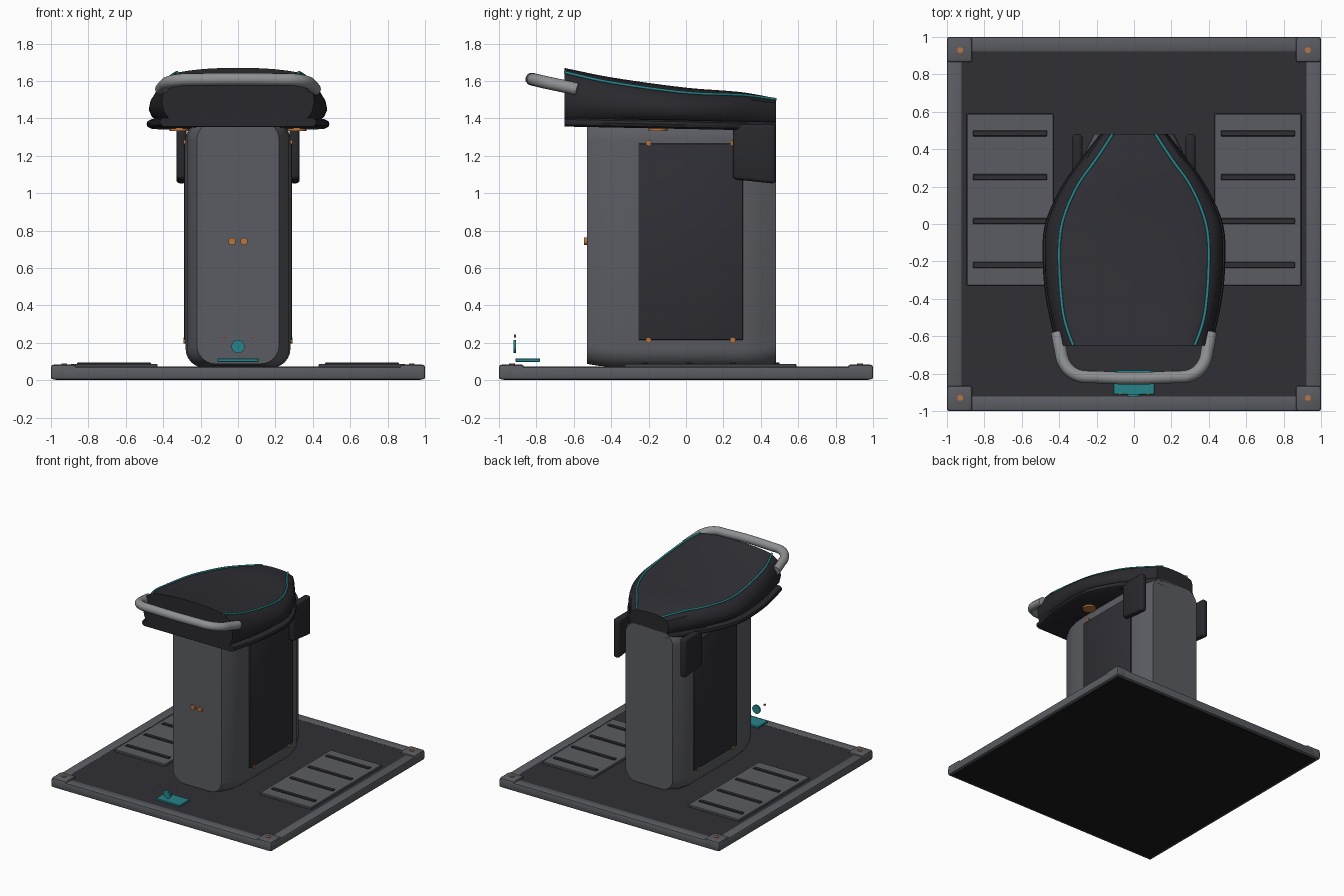
import bpy, bmesh, math
from mathutils import Vector

if "Cube" in bpy.data.objects:
    bpy.data.objects.remove(bpy.data.objects["Cube"])


def mat(name, rgb):
    m = bpy.data.materials.new(name)
    m.diffuse_color = (*rgb, 1)
    m.use_nodes = True
    m.node_tree.nodes["Principled BSDF"].inputs["Base Color"].default_value = m.diffuse_color
    return m


GREY = mat("mid grey", (0.105, 0.108, 0.122))
DARK = mat("charcoal", (0.028, 0.028, 0.036))
BLACK = mat("black", (0.010, 0.010, 0.012))
SHELL = mat("dark shell", (0.022, 0.022, 0.027))
STEEL = mat("light grey", (0.27, 0.28, 0.29))
TEAL = mat("teal", (0.02, 0.23, 0.25))
ORANGE = mat("copper orange", (0.48, 0.18, 0.05))


def finish(name, bm, mats, angle=35):
    bmesh.ops.recalc_face_normals(bm, faces=bm.faces)
    me = bpy.data.meshes.new(name)
    bm.to_mesh(me)
    bm.free()
    ob = bpy.data.objects.new(name, me)
    bpy.context.collection.objects.link(ob)
    for m in mats:
        me.materials.append(m)
    bpy.ops.object.select_all(action='DESELECT')
    ob.select_set(True)
    bpy.context.view_layer.objects.active = ob
    bpy.ops.object.shade_smooth_by_angle(angle=math.radians(angle))
    return ob


def box(name, lo, hi, m, bevel=0.0, seg=2):
    bm = bmesh.new()
    bmesh.ops.create_cube(bm, size=1)
    lo, hi = Vector(lo), Vector(hi)
    for v in bm.verts:
        v.co = Vector([(lo[i] + hi[i]) / 2 + v.co[i] * (hi[i] - lo[i]) for i in range(3)])
    if bevel:
        bmesh.ops.bevel(bm, geom=bm.edges[:], offset=bevel, segments=seg, affect='EDGES', profile=0.5)
    return finish(name, bm, [m])


def disc(name, c, r, depth, axis, m, seg=20):
    bm = bmesh.new()
    bmesh.ops.create_cone(bm, cap_ends=True, segments=seg, radius1=r, radius2=r, depth=depth)
    rot = Vector((0, 0, 1)).rotation_difference(Vector(axis)).to_matrix()
    for v in bm.verts:
        v.co = rot @ v.co + Vector(c)
    return finish(name, bm, [m])


def loft(name, rings, mats, rule=lambda j: 0, angle=35):
    bm = bmesh.new()
    vs = [[bm.verts.new(p) for p in r] for r in rings]
    n = len(rings[0])
    for a, b in zip(vs, vs[1:]):
        for j in range(n):
            k = (j + 1) % n
            bm.faces.new((a[j], a[k], b[k], b[j])).material_index = rule(j)
    bm.faces.new(vs[0])
    bm.faces.new(vs[-1])
    return finish(name, bm, mats, angle)


def tube(name, pts, r, m, res=8):
    cu = bpy.data.curves.new(name, 'CURVE')
    cu.dimensions = '3D'
    cu.bevel_depth, cu.bevel_resolution, cu.use_fill_caps = r, 4, True
    sp = cu.splines.new('BEZIER')
    sp.bezier_points.add(len(pts) - 1)
    for bp, p in zip(sp.bezier_points, pts):
        bp.co = p
        bp.handle_left_type = bp.handle_right_type = 'AUTO'
    sp.resolution_u = res
    cu.materials.append(m)
    ob = bpy.data.objects.new(name, cu)
    bpy.context.collection.objects.link(ob)
    return ob


def smooth(tab, y):
    """Smooth interpolation through a small table of (y, value)."""
    n = len(tab)
    sl = lambda a, b: (tab[b][1] - tab[a][1]) / (tab[b][0] - tab[a][0])
    i = max(k for k in range(n - 1) if tab[k][0] <= y + 1e-9)
    (x0, a), (x1, b) = tab[i], tab[i + 1]
    h, m0, m1 = x1 - x0, sl(max(i - 1, 0), i + 1), sl(i, min(i + 2, n - 1))
    t = (y - x0) / h
    return ((2*t**3 - 3*t*t + 1) * a + (t**3 - 2*t*t + t) * h * m0
            + (3*t*t - 2*t**3) * b + (t**3 - t*t) * h * m1)


# Base platform: dark deck, black underside, grey frame and corner blocks
box("deck", (-0.93, -0.93, 0.012), (0.93, 0.93, 0.068), DARK)
box("underside", (-0.975, -0.975, 0.0), (0.975, 0.975, 0.012), BLACK)
for s in (-1, 1):
    x0, x1 = sorted((s * 0.92, s))
    box("side_rail", (x0, -1, 0.004), (x1, 1, 0.072), GREY, 0.012)
    box("end_rail", (-1, x0, 0.004), (1, x1, 0.072), GREY, 0.012)
    for t in (-1, 1):
        y0, y1 = sorted((t * 0.865, t))
        a, b = sorted((s * 0.865, s))
        box("corner_block", (a, y0, 0.006), (b, y1, 0.083), GREY, 0.014)
        disc("corner_bolt", (s * 0.93, t * 0.93, 0.085), 0.017, 0.01, (0, 0, 1), ORANGE, 6)

# Foot plates with dark grip strips
for s in (-1, 1):
    a, b = sorted((s * 0.43, s * 0.895))
    box("foot_plate", (a, -0.33, 0.066), (b, 0.59, 0.086), GREY, 0.004, 1)
    a, b = sorted((s * 0.465, s * 0.86))
    for i in range(4):
        y = 0.485 - 0.235 * i
        box("grip_strip", (a, y - 0.016, 0.08), (b, y + 0.016, 0.094), DARK, 0.003, 1)


# Pedestal: rounded profile swept front to back, narrowing at both ends
def rounded(y, w, z0, z1, r, seg=6):
    pts = []
    for cx, cz, a0 in ((w - r, z1 - r, 0), (r - w, z1 - r, 90), (r - w, z0 + r, 180), (w - r, z0 + r, 270)):
        for k in range(seg + 1):
            a = math.radians(a0 + 90 * k / seg)
            pts.append((cx + r * math.cos(a), y, cz + r * math.sin(a)))
    return pts


PED = ((-0.53, 0.22, 0.087), (-0.47, 0.25, 0.077), (-0.39, 0.272, 0.07), (-0.28, 0.28, 0.067),
       (0.31, 0.28, 0.067), (0.40, 0.255, 0.07), (0.48, 0.215, 0.087))
loft("pedestal", [rounded(y, w, z, 1.385, 0.10) for y, w, z in PED], [GREY], angle=28)

# Side panels, screws, rear guards and under-seat pucks
for s in (-1, 1):
    a, b = sorted((s * 0.27, s * 0.289))
    box("side_panel", (a, -0.255, 0.215), (b, 0.305, 1.265), DARK, 0.006)
    for y in (-0.2, 0.25):
        for z in (0.212, 1.27):
            disc("panel_screw", (s * 0.282, y, z), 0.015, 0.02, (1, 0, 0), ORANGE, 12)
    guard = box("rear_guard", (min(s * 0.275, s * 0.33), 0.25, 1.06),
                (max(s * 0.275, s * 0.33), 0.48, 1.37), SHELL, 0.02, 3)
    for v in guard.data.vertices:
        if v.co.z < 1.2:
            v.co.z += 0.015 - 0.11 * (v.co.y - 0.25)
    disc("seat_puck", (s * 0.315, -0.15, 1.342), 0.05, 0.022, (0, 0, 1), ORANGE, 24)

# Seat outlines along y: outer half width, piping half width, crown height
W = ((-0.65, 0.415), (-0.4, 0.468), (-0.2, 0.485), (0, 0.473), (0.2, 0.385), (0.35, 0.28), (0.48, 0.18))
T = ((-0.65, 0.325), (-0.5, 0.375), (-0.2, 0.40), (0, 0.385), (0.2, 0.305), (0.35, 0.2), (0.48, 0.115))
Z = ((-0.65, 1.67), (-0.4, 1.62), (0, 1.565), (0.3, 1.54), (0.48, 1.508))
N = 28
YS = [-0.65 + 1.13 * i / N for i in range(N + 1)]


def slab_top(y):
    return 1.403 - 0.02 * (y + 0.65)


def edge(y):
    t = smooth(T, y)
    return t, smooth(Z, y) - 0.028 * t / 0.36


# Seat base slab with rounded rim
RIM = ((0.95, 0), (0.99, 0.2), (1, 0.5), (0.99, 0.8), (0.95, 1))
rings = []
for y in YS:
    w, z1 = smooth(W, y) + 0.003, slab_top(y)
    half = [(w * f, y, z1 - 0.047 + 0.047 * g) for f, g in RIM]
    rings.append(half + [(-x, yy, z) for x, yy, z in reversed(half)])
loft("seat_base", rings, [SHELL])

# Seat shell with domed pad on top
SIDE = ((0.89, 0), (0.95, 0.13), (0.982, 0.36), (0.965, 0.6), (0.905, 0.86))
rings = []
for y in YS:
    w, z0, zt = smooth(W, y), slab_top(y) - 0.004, smooth(Z, y)
    t, ze = edge(y)
    half = [(w * f, y, z0 + (ze - z0) * g) for f, g in SIDE] + [(t, y, ze)]
    half += [(t * f, y, ze + (zt - ze) * (1 - f ** 2.5)) for f in (0.8, 0.55, 0.25)]
    rings.append(half + [(-x, yy, z) for x, yy, z in reversed(half)])
loft("seat", rings, [SHELL, DARK], lambda j: 1 if 5 <= j <= 11 else 0, 40)

# Teal piping along both pad edges
for s in (-1, 1):
    pts = [(s * edge(y)[0], y, edge(y)[1] + 0.002) for y in YS[::2]]
    tube("piping", pts, 0.008, TEAL, 4)

# Front grab handle
H = [(0.41, -0.58, 1.555), (0.395, -0.66, 1.573), (0.37, -0.75, 1.592), (0.31, -0.805, 1.605), (0.2, -0.818, 1.608)]
tube("grab_handle", H + [(-x, y, z) for x, y, z in reversed(H)], 0.034, STEEL)

# Front buttons on pedestal
for s in (-1, 1):
    disc("front_button", (s * 0.032, -0.535, 0.742), 0.02, 0.022, (0, 1, 0), ORANGE)

# Teal pedal plate, dial and small indicator pins at the front of the deck
box("pedal_plate", (-0.11, -0.912, 0.098), (0.11, -0.78, 0.116), TEAL, 0.003, 1)
disc("dial", (0, -0.915, 0.18), 0.035, 0.012, (0, 1, 0), TEAL, 24)
disc("dial_face", (0, -0.920, 0.18), 0.025, 0.006, (0, 1, 0), TEAL, 24)
for s in (-1, 1):
    disc("indicator_pin", (s * 0.075, -0.915, 0.236), 0.008, 0.01, (0, 1, 0), ORANGE, 10)
